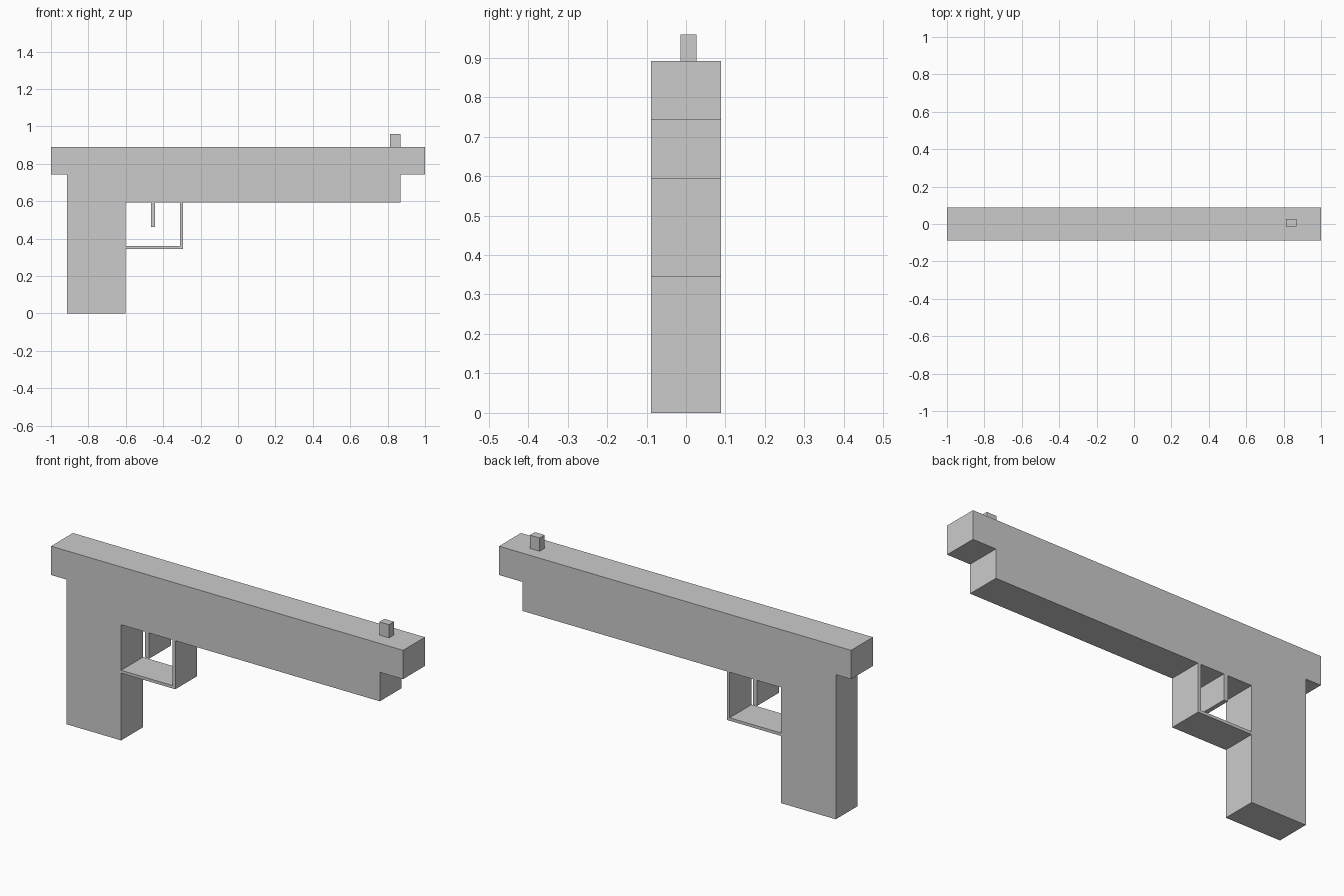
import bpy
import bmesh

if "Cube" in bpy.data.objects:
    bpy.data.objects.remove(bpy.data.objects["Cube"])

HALF_WIDTH = 0.0885


def extrude_profile(name, points, y0=-HALF_WIDTH, y1=HALF_WIDTH):
    """Extrude an (x, z) outline along y into a closed solid."""
    bm = bmesh.new()
    face = bm.faces.new([bm.verts.new((x, y0, z)) for x, z in points])
    result = bmesh.ops.extrude_face_region(bm, geom=[face])
    verts = [g for g in result["geom"] if isinstance(g, bmesh.types.BMVert)]
    bmesh.ops.translate(bm, verts=verts, vec=(0, y1 - y0, 0))
    bmesh.ops.recalc_face_normals(bm, faces=bm.faces)
    mesh = bpy.data.meshes.new(name)
    bm.to_mesh(mesh)
    bm.free()
    obj = bpy.data.objects.new(name, mesh)
    bpy.context.collection.objects.link(obj)
    return obj


def rect(x0, x1, z0, z1):
    return [(x0, z0), (x1, z0), (x1, z1), (x0, z1)]


# Slide, frame and grip as one stepped outline
extrude_profile("body", [
    (-0.913, 0), (-0.602, 0), (-0.602, 0.594), (0.868, 0.594),
    (0.868, 0.743), (1, 0.743), (1, 0.891), (-1, 0.891),
    (-1, 0.743), (-0.913, 0.743)])

# L-shaped guard under the frame
extrude_profile("trigger_guard", [
    (-0.602, 0.345), (-0.294, 0.345), (-0.294, 0.594),
    (-0.310, 0.594), (-0.310, 0.360), (-0.602, 0.360)])

# Trigger plate
extrude_profile("trigger", rect(-0.465, -0.443, 0.462, 0.594))

# Front sight, slightly off centre
extrude_profile("front_sight", rect(0.813, 0.868, 0.891, 0.959), -0.014, 0.026)
